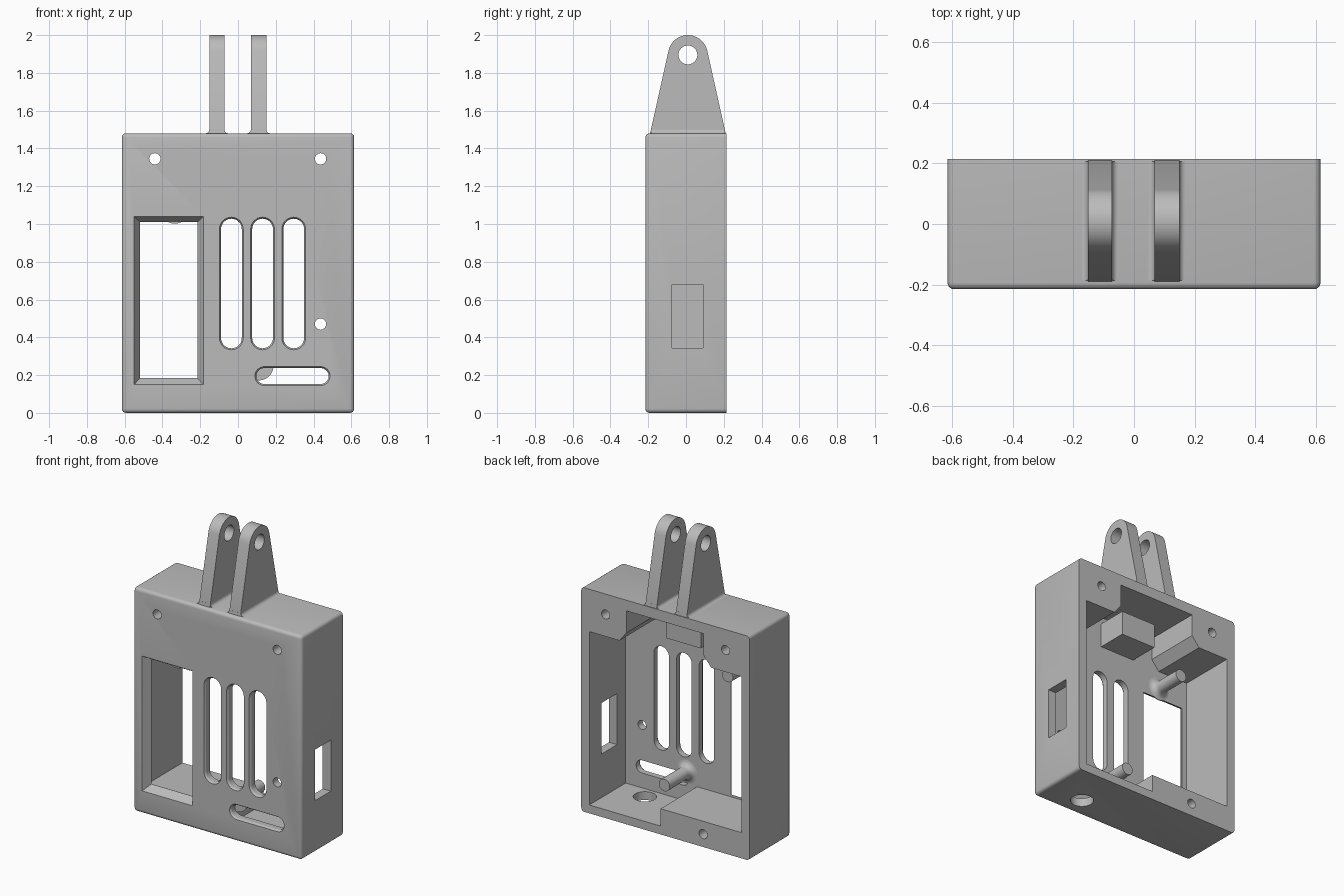
import bpy, bmesh
from math import sin, cos, pi, radians

if "Cube" in bpy.data.objects:
    bpy.data.objects.remove(bpy.data.objects["Cube"], do_unlink=True)

grey = bpy.data.materials.new("plain grey")
grey.use_nodes = True
COLOUR = (0.5, 0.5, 0.5, 1)
grey.diffuse_color = COLOUR
grey.node_tree.nodes["Principled BSDF"].inputs["Base Color"].default_value = COLOUR


def make_object(name, bm):
    bmesh.ops.recalc_face_normals(bm, faces=bm.faces)
    mesh = bpy.data.meshes.new(name)
    bm.to_mesh(mesh)
    bm.free()
    mesh.materials.append(grey)
    obj = bpy.data.objects.new(name, mesh)
    bpy.context.collection.objects.link(obj)
    return obj


def loft(name, axis, rings):
    """Solid through closed outlines, each at a position along the axis."""
    place = {"x": lambda p, u, v: (p, u, v),
             "y": lambda p, u, v: (u, p, v),
             "z": lambda p, u, v: (u, v, p)}[axis]
    bm = bmesh.new()
    loops = [[bm.verts.new(place(p, u, v)) for u, v in pts] for p, pts in rings]
    for a, b in zip(loops, loops[1:]):
        for i in range(len(a)):
            j = (i + 1) % len(a)
            bm.faces.new((a[i], a[j], b[j], b[i]))
    bm.faces.new(loops[0])
    bm.faces.new(loops[-1])
    return make_object(name, bm)


def arc(u, v, r, start, end, n=16):
    angles = [radians(start + (end - start) * i / n) for i in range(n + 1)]
    return [(u + r * cos(t), v + r * sin(t)) for t in angles]


def circle(u, v, r, n=32):
    return arc(u, v, r, 0, 360, n)[:-1]


def rect(u0, u1, v0, v1):
    return [(u0, v0), (u1, v0), (u1, v1), (u0, v1)]


def stadium(u0, u1, v0, v1, grow=0):
    """Slot outline with round ends on its longer direction."""
    r = min(u1 - u0, v1 - v0) / 2
    R = r + grow
    if v1 - v0 > u1 - u0:
        return arc(u0 + r, v1 - r, R, 0, 180) + arc(u0 + r, v0 + r, R, 180, 360)
    return arc(u1 - r, v0 + r, R, -90, 90) + arc(u0 + r, v0 + r, R, 90, 270)


def cut(target, cutter):
    mod = target.modifiers.new("cut", "BOOLEAN")
    mod.operation = "DIFFERENCE"
    mod.solver = "EXACT"
    mod.object = cutter
    bpy.context.view_layer.objects.active = target
    bpy.ops.object.modifier_apply(modifier=mod.name)
    bpy.data.objects.remove(cutter, do_unlink=True)


def smooth(obj):
    bpy.ops.object.select_all(action="DESELECT")
    obj.select_set(True)
    bpy.context.view_layer.objects.active = obj
    bpy.ops.object.shade_smooth_by_angle(angle=radians(32))


W, D, H = 0.615, 0.215, 1.48
WALL = -0.165      # inner side of the front wall

# Case: block rounded everywhere except around the back
bm = bmesh.new()
bmesh.ops.create_cube(bm, size=1)
for v in bm.verts:
    v.co = (v.co.x * 2 * W, v.co.y * 2 * D, (v.co.z + 0.5) * H)
edges = [e for e in bm.edges if min(v.co.y for v in e.verts) < 0]
bmesh.ops.bevel(bm, geom=edges, offset=0.022, segments=4, profile=0.5, affect="EDGES")
case = make_object("case", bm)

# Hollow, leaving screw blocks in the upper corners and along the floor
hollow = [(0.556, 0.055), (0.556, 1.2), (0.335, 1.2), (0.284, 1.265), (0.284, 1.41),
          (-0.28, 1.41), (-0.28, 1.265), (-0.335, 1.2), (-0.556, 1.2),
          (-0.556, 0.17), (0.035, 0.17), (0.035, 0.055)]
cut(case, loft("hollow_cutter", "y", [(WALL, hollow), (0.3, hollow)]))

# Screen window with sloping sides
outer, inner = rect(-0.55, -0.183, 0.15, 1.04), rect(-0.518, -0.215, 0.185, 1.01)
cut(case, loft("window_cutter", "y",
               [(-0.25, outer), (-D, outer), (WALL, inner), (-0.1, inner)]))

# Vent slots and the lower slot, with eased front edges
slots = [(x, x + 0.11, 0.342, 1.028) for x in (-0.09, 0.075, 0.24)]
slots.append((0.097, 0.48, 0.153, 0.237))
for s in slots:
    wide, narrow = stadium(*s, grow=0.008), stadium(*s)
    cut(case, loft("slot_cutter", "y",
                   [(-0.25, wide), (-D, wide), (-D + 0.012, narrow), (-0.1, narrow)]))

# Screw holes: two through the blocks, one in the front wall, one blind from behind
for x, z, y0, y1 in [(-0.44, 1.345, -0.3, 0.3), (0.437, 1.345, -0.3, 0.3),
                     (0.437, 0.47, -0.3, -0.1), (-0.276, 0.085, 0, 0.3)]:
    ring = circle(x, z, 0.03, 24)
    cut(case, loft("screw_cutter", "y", [(y0, ring), (y1, ring)]))

# Switch opening in the left wall and cable hole in the floor
opening = rect(-0.075, 0.09, 0.343, 0.68)
cut(case, loft("switch_cutter", "x", [(0.5, opening), (0.7, opening)]))
ring = circle(0.352, -0.073, 0.07)
cut(case, loft("cable_cutter", "z", [(-0.1, ring), (0.12, ring)]))
smooth(case)

# Inner pegs with flared roots
for name, x, z, end in [("lower_peg", 0.11, 0.25, 0.07), ("upper_peg", -0.335, 1.08, 0.045)]:
    rings = [(WALL - 0.005, circle(x, z, 0.078))]
    for i in range(7):
        t = i / 6 * pi / 2
        rings.append((WALL + 0.038 * (1 - cos(t)), circle(x, z, 0.04 + 0.038 * (1 - sin(t)))))
    rings.append((end, circle(x, z, 0.04)))
    smooth(loft(name, "y", rings))

# Support block inside, under the hanger
block = rect(-0.133, 0.122, 1.205, 1.365)
loft("inner_block", "y", [(WALL - 0.01, block), (0.035, block)])

# Hanger lugs with round tops, eye holes and flared feet
CY, CZ = 0.01, 1.895
lug = [(CY + 0.2, H - 0.01), (CY + 0.2, H)] + arc(CY, CZ, 0.105, 12.5, 167.5, 24)
lug += [(CY - 0.2, H), (CY - 0.2, H - 0.01)]
eye = circle(CY, CZ, 0.05)
F = 0.02
for name, x0, x1 in [("right_lug", -0.152, -0.072), ("left_lug", 0.068, 0.15)]:
    obj = loft(name, "x", [(x0, lug), (x1, lug)])
    cut(obj, loft("eye_cutter", "x", [(x0 - 0.05, eye), (x1 + 0.05, eye)]))
    smooth(obj)
    foot = [(x0 - F, H - 0.005), (x1 + F, H - 0.005)]
    foot += arc(x1 + F, H + F, F, 270, 180, 6) + arc(x0 - F, H + F, F, 0, -90, 6)
    smooth(loft(name + "_foot", "y", [(CY - 0.196, foot), (CY + 0.196, foot)]))
